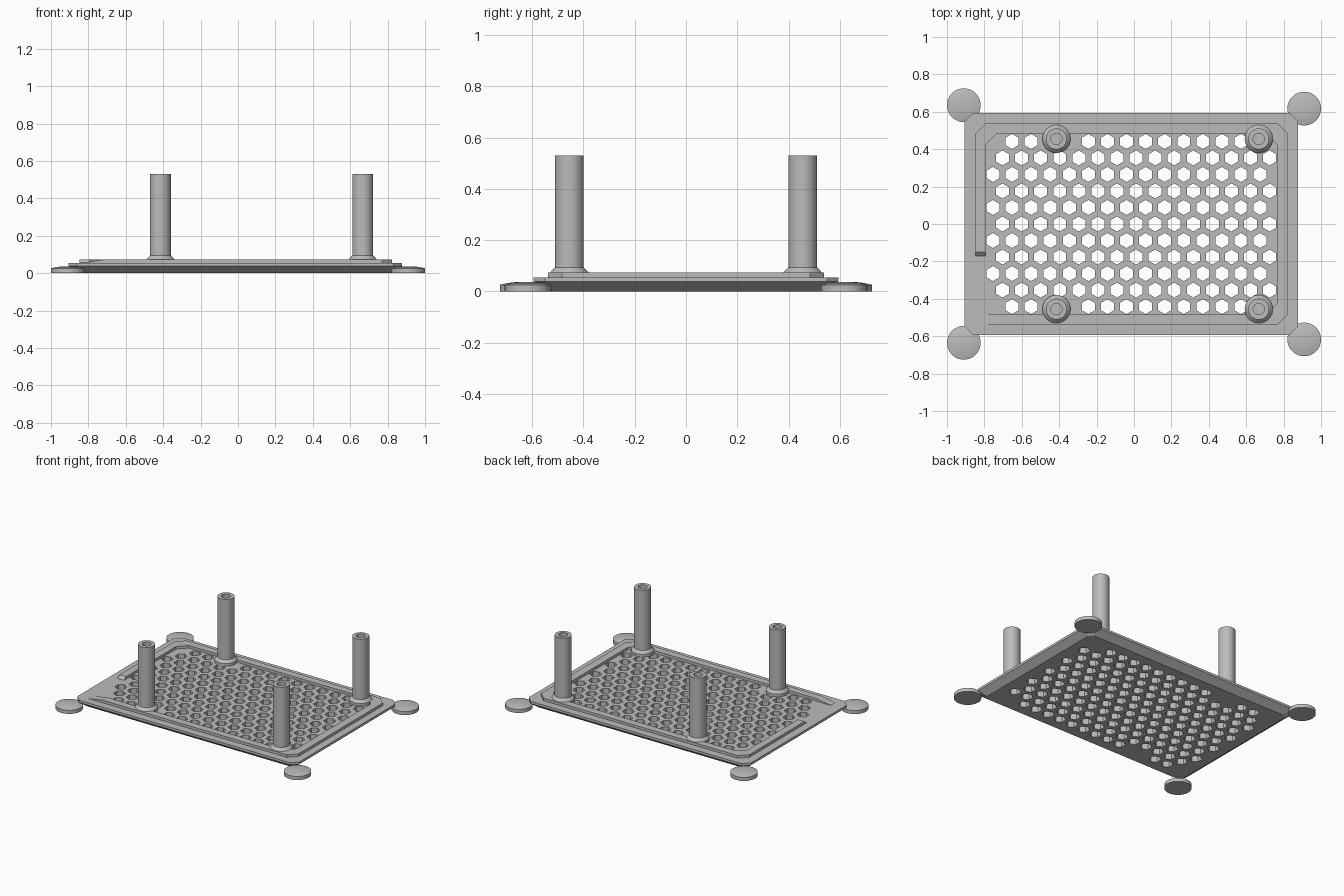
import bpy, bmesh, math

cube = bpy.data.objects.get("Cube")
if cube:
    bpy.data.objects.remove(cube, do_unlink=True)

grey = bpy.data.materials.new("light_grey")
grey.use_nodes = True
colour = (0.5, 0.5, 0.5, 1)
grey.diffuse_color = colour
grey.node_tree.nodes["Principled BSDF"].inputs["Base Color"].default_value = colour

PLATE_TOP, RIM_TOP, POST_TOP = 0.055, 0.074, 0.53


def make_object(name, bm):
    bmesh.ops.recalc_face_normals(bm, faces=bm.faces)
    mesh = bpy.data.meshes.new(name)
    bm.to_mesh(mesh)
    bm.free()
    mesh.materials.append(grey)
    obj = bpy.data.objects.new(name, mesh)
    bpy.context.collection.objects.link(obj)
    return obj


def cut_rect(x0, x1, y, c):
    """Rectangle with cut corners, clockwise from the left side's upper end."""
    return [(x0, y - c), (x0 + c, y), (x1 - c, y), (x1, y - c),
            (x1, c - y), (x1 - c, -y), (x0 + c, -y), (x0, c - y)]


def loft(bm, rings):
    """Join rings of points into a closed skin with capped ends."""
    loops = [[bm.verts.new(p) for p in ring] for ring in rings]
    for a, b in zip(loops, loops[1:]):
        n = len(a)
        for i in range(n):
            j = (i + 1) % n
            bm.faces.new((a[i], a[j], b[j], b[i]))
    bm.faces.new(loops[0])
    bm.faces.new(loops[-1])


def circle(x, y, r, z, n=48, turn=0.0):
    return [(x + r * math.cos(turn + math.tau * i / n),
             y + r * math.sin(turn + math.tau * i / n), z) for i in range(n)]


def round_part(name, x, y, profile):
    bm = bmesh.new()
    loft(bm, [circle(x, y, r, z) for r, z in profile])
    obj = make_object(name, bm)
    bpy.ops.object.select_all(action='DESELECT')
    obj.select_set(True)
    bpy.context.view_layer.objects.active = obj
    bpy.ops.object.shade_smooth_by_angle(angle=math.radians(25))
    return obj


# Base plate, bevelled on its lower edges
bm = bmesh.new()
inset = 0.05
low = cut_rect(-0.905 + inset, 0.877 - inset, 0.594 - inset, 0.03)
full = cut_rect(-0.905, 0.877, 0.594, 0.045)
loft(bm, [[(x, y, z) for x, y in ring]
          for ring, z in ((low, 0), (full, 0.038), (full, PLATE_TOP))])
plate = make_object("base_plate", bm)

# Honeycomb of hexagonal vents, left out at the posts and cut corners
posts = [(x, y) for x in (-0.415, 0.667) for y in (-0.455, 0.455)]
pitch = 0.102
bm = bmesh.new()
for row in range(-5, 6):
    y = row * pitch * math.sqrt(3) / 2
    for col in range(15):
        x = -0.754 + col * pitch + (0 if row % 2 else pitch / 2)
        near_post = any(math.hypot(x - px, y - py) < 0.09 for px, py in posts)
        in_corner = abs(row) == 5 and col == 0
        if not (near_post or in_corner):
            loft(bm, [circle(x, y, 0.04, z, 6, math.pi / 6) for z in (-0.1, 0.2)])
cutter = make_object("vent_cutter", bm)
cutter.hide_render = True
mod = plate.modifiers.new("vents", 'BOOLEAN')
mod.operation = 'DIFFERENCE'
mod.solver = 'EXACT'
mod.object = cutter
bpy.context.view_layer.update()
cut_mesh = bpy.data.meshes.new_from_object(
    plate.evaluated_get(bpy.context.evaluated_depsgraph_get()))
plate.modifiers.clear()
plate.data = cut_mesh
bpy.data.objects.remove(cutter, do_unlink=True)

# Raised rim, open at the front of the -x side, with ramped ends
out_x, in_x, out_y, in_y = -0.847, -0.794, 0.538, 0.485
outer = cut_rect(out_x, 0.824, out_y, 0.055)[:6]
inner = cut_rect(in_x, 0.767, in_y, 0.06)[:6]
ramp_foot = PLATE_TOP + 0.001
sections = [((out_x, -0.17), (in_x, -0.17), ramp_foot),
            ((out_x, -0.15), (in_x, -0.15), RIM_TOP)]
sections += [(o, i, RIM_TOP) for o, i in zip(outer, inner)]
sections += [((-0.71, -out_y), (-0.71, -in_y), RIM_TOP),
             ((-0.82, -out_y), (-0.82, -in_y), ramp_foot)]
bm = bmesh.new()
loft(bm, [[(*o, 0.05), (*o, top), (*i, top), (*i, 0.05)]
          for o, i, top in sections])
make_object("raised_rim", bm)

# Hollow standoff posts with flared feet
post_profile = [(0.075, 0.05), (0.075, 0.074), (0.056, 0.094), (0.056, POST_TOP),
                (0.03, POST_TOP), (0.03, 0.1)]
for x, y in posts:
    name = ("back" if y > 0 else "front") + ("_left" if x > 0 else "_right")
    round_part(name + "_post", x, y, post_profile)

# Slightly domed corner pads
pad_profile = [(0.09, 0), (0.09, 0.026), (0.065, 0.032), (0.035, 0.036), (0.01, 0.037)]
for x, y in ((-0.91, 0.635), (0.91, 0.617)):
    for side in (-1, 1):
        name = ("back" if side > 0 else "front") + ("_left" if x > 0 else "_right")
        round_part(name + "_corner_pad", x, y * side, pad_profile)
